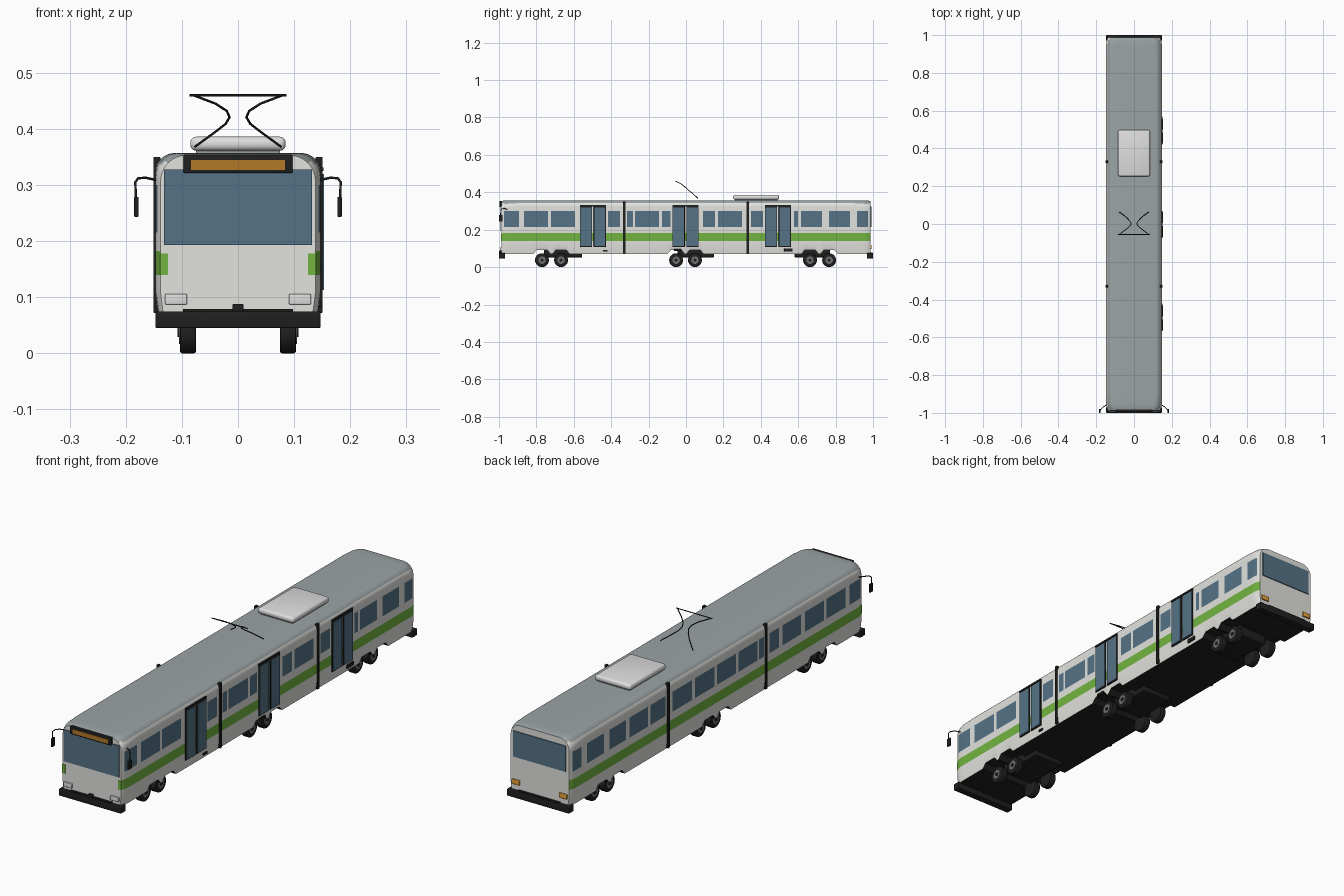
import bpy, bmesh, math
from mathutils import Vector

cube = bpy.data.objects.get("Cube")
if cube:
    bpy.data.objects.remove(cube)


def material(name, r, g, b):
    m = bpy.data.materials.new(name)
    m.use_nodes = True
    m.diffuse_color = (r, g, b, 1)
    m.node_tree.nodes["Principled BSDF"].inputs["Base Color"].default_value = (r, g, b, 1)
    return m


WHITE = material("body white", .76, .76, .73)
ROOF = material("roof grey", .33, .37, .38)
GLASS = material("blue glass", .09, .17, .24)
GREEN = material("stripe green", .17, .46, .05)
BLACK = material("rubber black", .014, .014, .014)
SIGN = material("sign amber", .45, .19, .02)
ORANGE = material("lamp orange", .8, .36, .04)
HUB = material("hub grey", .16, .16, .16)
SILVER = material("silver white", .74, .74, .74)


def finish(name, bm, mats, smooth=True):
    bmesh.ops.recalc_face_normals(bm, faces=bm.faces)
    mesh = bpy.data.meshes.new(name)
    bm.to_mesh(mesh)
    bm.free()
    ob = bpy.data.objects.new(name, mesh)
    bpy.context.collection.objects.link(ob)
    for m in mats:
        mesh.materials.append(m)
    if smooth:
        bpy.ops.object.select_all(action='DESELECT')
        ob.select_set(True)
        bpy.context.view_layer.objects.active = ob
        bpy.ops.object.shade_smooth_by_angle(angle=math.radians(32))
    return ob


def box(name, x, y, z, mat, bevel=0):
    """Box from (low, high) pairs on each axis."""
    bm = bmesh.new()
    bmesh.ops.create_cube(bm, size=1)
    for v in bm.verts:
        for i, (lo, hi) in enumerate((x, y, z)):
            v.co[i] = (lo + hi) / 2 + v.co[i] * (hi - lo)
    if bevel:
        bmesh.ops.bevel(bm, geom=bm.edges[:], offset=bevel, segments=3,
                        profile=.5, affect='EDGES')
    return finish(name, bm, [mat], bool(bevel))


def side(pair, s):
    return tuple(sorted((s * pair[0], s * pair[1])))


def disc(name, x, y, z, r, depth, mat, bevel=0):
    """Cylinder whose axis runs along x."""
    bm = bmesh.new()
    bmesh.ops.create_cone(bm, cap_ends=True, segments=28, radius1=r, radius2=r, depth=depth)
    if bevel:
        rims = [e for e in bm.edges if any(len(f.verts) > 4 for f in e.link_faces)]
        bmesh.ops.bevel(bm, geom=rims, offset=bevel, segments=2, profile=.5, affect='EDGES')
    for v in bm.verts:
        v.co = Vector((x + v.co.z, y + v.co.x, z + v.co.y))
    return finish(name, bm, [mat])


def rod(name, points, r, mat):
    curve = bpy.data.curves.new(name, 'CURVE')
    curve.dimensions = '3D'
    curve.bevel_depth = r
    curve.bevel_resolution = 2
    curve.use_fill_caps = True
    spline = curve.splines.new('POLY')
    spline.points.add(len(points) - 1)
    for p, co in zip(spline.points, points):
        p.co = (*co, 1)
    curve.materials.append(mat)
    ob = bpy.data.objects.new(name, curve)
    bpy.context.collection.objects.link(ob)


# Body layout along its length
wheels = [-.77, -.668, -.053, .048, .663, .765]
doors = [(-.567, -.428), (-.073, .068), (.422, .561)]
shared = [(-.973, -.893), (-.866, -.738), (-.722, -.594), (-.417, -.353), (-.315, -.283),
          (-.273, -.144), (.17, .30), (.615, .727), (.765, .877), (.914, .973)]
windows = {1: shared + [(-.128, -.083), (.09, .155), (.348, .412), (.578, .6)],
           -1: shared + [(-.567, -.44), (-.128, 0), (.016, .15), (.348, .45), (.465, .59)]}
END, TOP, WIDE = .987, .357, .147


def floor_height(y):
    d = min(abs(y - w) for w in wheels)
    return .07 + .021 * max(0, min(1, (.047 - d) / .019))


def ring(y):
    """Cross-section: straight sides and rounded shoulders."""
    gap = max(0, 1 - (END - abs(y)) / .035)
    w = WIDE - .009 * gap ** 2
    top = TOP - .004 * gap ** 2
    zb = floor_height(y)
    gap = max(0, 1 - (END - abs(y)) / .09)
    r = .034 + .012 * gap
    half = [(w - .005, zb), (w, .108), (w, .14), (w, .182), (w, .215), (w, .3)]
    half += [(w - r + r * math.cos(a), top - r + r * math.sin(a))
             for a in [math.radians(90 * i / 8) for i in range(9)]]
    return [(x, y, z) for x, z in half] + [(-x, y, z) for x, z in reversed(half)]


stations = {s * (END - d) for s in (-1, 1) for d in (0, .004, .01, .02, .035, .055, .09)}
for span in windows[1] + windows[-1]:
    stations.update(span)
for w in wheels:
    stations.update(w + s * d for s in (-1, 1) for d in (.028, .034, .04, .047))
stations = sorted(stations)

# Lofted body shell, coloured by height, direction and window spans
bm = bmesh.new()
rings = [[bm.verts.new(c) for c in ring(y)] for y in stations]
n = len(rings[0])
for a, b in zip(rings, rings[1:]):
    for i in range(n):
        j = (i + 1) % n
        bm.faces.new((a[i], a[j], b[j], b[i]))
bm.faces.new(rings[0])
bm.faces.new(rings[-1])
bmesh.ops.recalc_face_normals(bm, faces=bm.faces)
for f in bm.faces:
    c, nor = f.calc_center_median(), f.normal
    if nor.z < -.6:
        f.material_index = 4
    elif nor.z > .6:
        f.material_index = 1
    elif abs(nor.y) < .95 and .14 < c.z < .182:
        f.material_index = 3
    elif .215 < c.z < .3 and any(a < c.y < b for a, b in windows[1 if c.x > 0 else -1]):
        if abs(nor.y) < .95:
            f.material_index = 2
finish("body", bm, [WHITE, ROOF, GLASS, GREEN, BLACK])

# Section joints on the sides
for s in (-1, 1):
    for y in (-.33, .33):
        box("joint_seal", side((.138, .151), s), (y - .007, y + .007), (.072, .35), BLACK, .002)

# Double doors with their frames, rails and steps
for a, b in doors:
    mid = (a + b) / 2
    for lo, hi in ((a, mid - .004), (mid + .004, b)):
        box("door_frame", (.142, .151), (lo, hi), (.108, .325), BLACK, .002)
        box("door_glass", (.148, .1535), (lo + .004, hi - .004), (.113, .32), GLASS)
    box("door_rail", (.142, .152), (a, b), (.325, .331), BLACK)
box("step_front", (.138, .15), (-.445, -.42), (.083, .092), BLACK, .002)
box("step_middle", (.138, .15), (-.065, -.025), (.086, .096), BLACK, .002)
box("step_rear", (.138, .15), (.525, .57), (.083, .1), BLACK, .002)

# Wheels and underframe
for y in wheels:
    for s in (-1, 1):
        disc("tyre", s * .089, y, .037, .037, .029, BLACK, .004)
        disc("wheel_rim", s * .1025, y, .037, .02, .005, HUB)
        disc("wheel_cap", s * .105, y, .037, .008, .005, BLACK)
for a, b in ((-.76, -.555), (-.045, .15), (.58, .77)):
    box("underframe", (-.072, .072), (a, b), (.052, .092), BLACK, .004)

# Front: windscreen, route sign, lamps, stripe ends, coupler
F = -END
box("windscreen", (-.132, .132), (F - .004, F + .003), (.193, .328), GLASS)
box("sign_case", (-.097, .097), (F - .009, F + .01), (.321, .354), BLACK, .002)
box("sign_display", (-.084, .084), (F - .011, F), (.327, .345), SIGN)
box("coupler", (-.01, .01), (F - .012, F), (.073, .088), BLACK, .002)
for s in (-1, 1):
    box("headlight", side((.091, .13), s), (F - .007, F + .003), (.087, .106), SILVER, .002)
    box("stripe_end", side((.125, .139), s), (F - .002, F + .002), (.14, .178), GREEN)

# Rear: window and lamps
box("rear_window", (-.124, .124), (END - .003, END + .004), (.215, .325), GLASS)
for s in (-1, 1):
    box("tail_light", side((.093, .13), s), (END - .003, END + .006), (.098, .119), ORANGE, .002)

# Bumpers
for s, name in ((-1, "front_bumper"), (1, "rear_bumper")):
    box(name, (-.147, .147), side((.968, 1), s), (.045, .075), BLACK, .003)
    box(name + "_lip", (-.098, .098), side((.98, .997), s), (.07, .079), BLACK)

# Wing mirrors
for s in (-1, 1):
    rod("mirror_arm", [(s * x, y, z) for x, y, z in
        ((.142, -.955, .308), (.165, -.97, .313), (.178, -.985, .312), (.183, -.991, .305),
         (.181, -.991, .25))], .0022, BLACK)
    box("mirror_head", side((.177, .185), s), (-1, -.98), (.243, .279), BLACK, .002)

# Roof unit
box("roof_unit", (-.085, .085), (.252, .498), (.361, .386), SILVER, .01)
box("roof_unit_base", (-.075, .075), (.262, .488), (.352, .364), ROOF)

# Current collector
for s in (-1, 1):
    rod("collector_arm", [(s * x, y, z) for x, y, z in
        ((.077, .063, .368), (.04, .035, .395), (.022, .016, .409), (.015, .003, .421),
         (.02, -.009, .432), (.04, -.027, .445), (.077, -.054, .459))], .0022, BLACK)
rod("collector_bar", [(-.086, -.056, .46), (.086, -.056, .46)], .002, BLACK)
